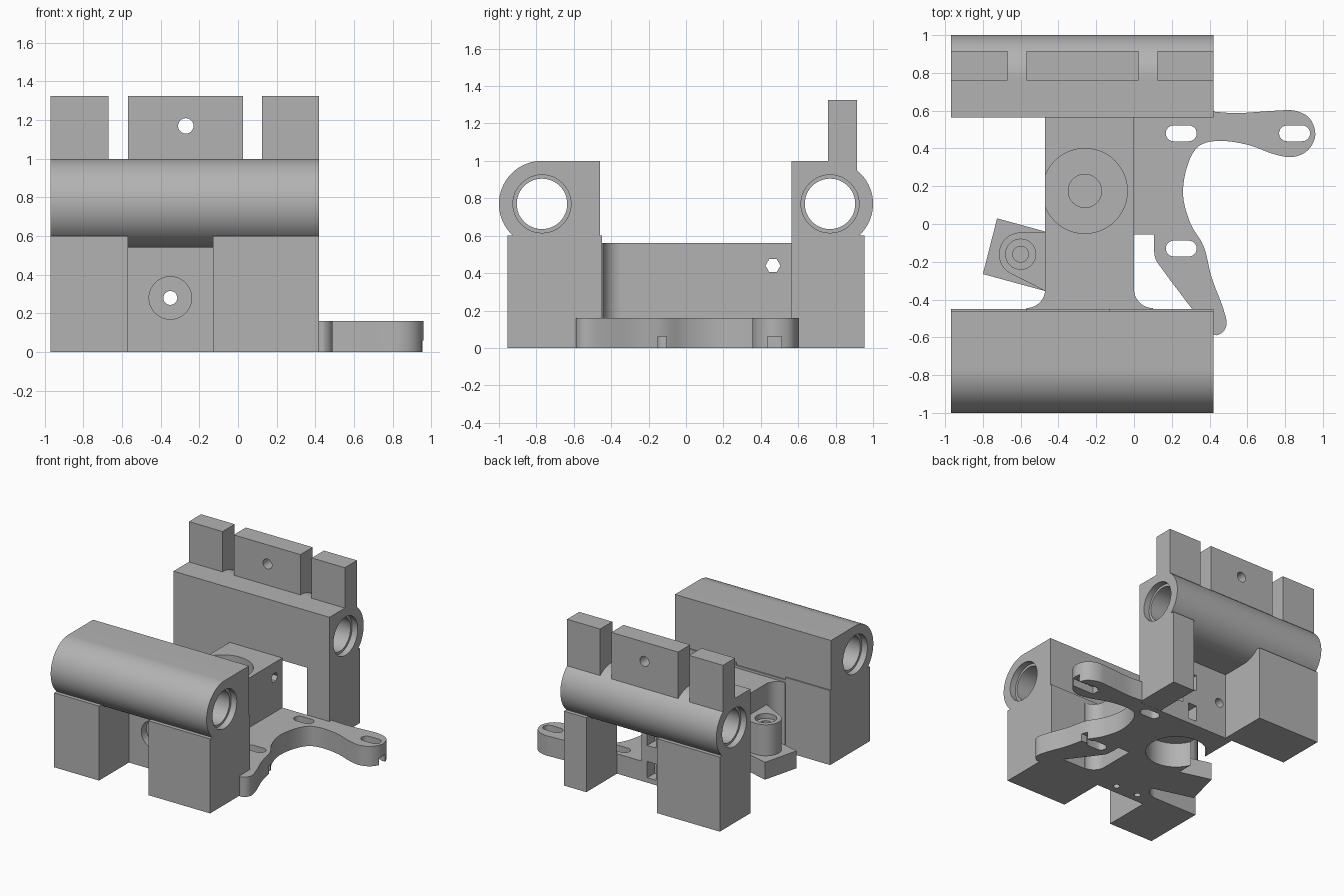
import bpy, bmesh, math
from mathutils import Vector

cube = bpy.data.objects.get("Cube")
if cube:
    bpy.data.objects.remove(cube, do_unlink=True)

grey = bpy.data.materials.new("plain_grey")
grey.use_nodes = True
COLOUR = (0.45, 0.45, 0.45, 1)
grey.diffuse_color = COLOUR
grey.node_tree.nodes["Principled BSDF"].inputs["Base Color"].default_value = COLOUR


def prism(name, pts, axis, lo, hi):
    """Extrude a 2D outline along an axis; outline is in the other two axes, in xyz order."""
    def place(p, h):
        a, b = p
        return {"x": (h, a, b), "y": (a, h, b), "z": (a, b, h)}[axis]
    bm = bmesh.new()
    low = [bm.verts.new(place(p, lo)) for p in pts]
    high = [bm.verts.new(place(p, hi)) for p in pts]
    bm.faces.new(low)
    bm.faces.new(high)
    for i in range(len(pts)):
        j = (i + 1) % len(pts)
        bm.faces.new((low[i], low[j], high[j], high[i]))
    bmesh.ops.recalc_face_normals(bm, faces=bm.faces)
    mesh = bpy.data.meshes.new(name)
    bm.to_mesh(mesh)
    bm.free()
    mesh.materials.append(grey)
    ob = bpy.data.objects.new(name, mesh)
    bpy.context.collection.objects.link(ob)
    return ob


def arc(cx, cy, r, start=0, end=360, n=48):
    count = n if end - start == 360 else n + 1
    angles = [math.radians(start + (end - start) * i / n) for i in range(count)]
    return [(cx + r * math.cos(a), cy + r * math.sin(a)) for a in angles]


def rect(a0, a1, b0, b1):
    return [(a0, b0), (a1, b0), (a1, b1), (a0, b1)]


def slot(cx, cy, half, r):
    return arc(cx + half, cy, r, -90, 90, 12) + arc(cx - half, cy, r, 90, 270, 12)


def spline(pts, steps=5):
    """Smooth open curve through the points."""
    p = [Vector(q) for q in [pts[0]] + pts + [pts[-1]]]
    out = []
    for a, b, c, d in zip(p, p[1:], p[2:], p[3:]):
        for i in range(steps):
            t = i / steps
            q = (b * 2 + (c - a) * t + (a * 2 - b * 5 + c * 4 - d) * t ** 2
                 + (b * 3 - a - c * 3 + d) * t ** 3) / 2
            out.append(tuple(q))
    return out + [pts[-1]]


def combine(ob, others, operation):
    for other in others:
        other.hide_render = True
        mod = ob.modifiers.new("combine", "BOOLEAN")
        mod.operation = operation
        mod.solver = "EXACT"
        mod.object = other
    graph = bpy.context.evaluated_depsgraph_get()
    mesh = bpy.data.meshes.new_from_object(ob.evaluated_get(graph))
    ob.modifiers.clear()
    ob.data = mesh
    for other in others:
        bpy.data.objects.remove(other, do_unlink=True)
    return ob


def cut(ob, *cutters):
    return combine(ob, cutters, "DIFFERENCE")


def join(ob, *others):
    return combine(ob, others, "UNION")


def cutter(pts, axis, lo, hi):
    return prism("cutter", pts, axis, lo, hi)


X0, X1 = -0.97, 0.42
TUBE_Z, TUBE_Y, TUBE_R = 0.77, 0.77, 0.23


def bores(y):
    """Rod bore with a shallow step at each end."""
    return [cutter(arc(y, TUBE_Z, 0.135), "x", X0 - 1, X1 + 1),
            cutter(arc(y, TUBE_Z, 0.155), "x", X0 - 1, X0 + 0.05),
            cutter(arc(y, TUBE_Z, 0.155), "x", X1 - 0.05, X1 + 1)]


def filament_hole():
    return cutter(arc(-0.35, 0.28, 0.036, n=24), "y", -1.5, 1.5)


# Front rod holder: round outside, square inside, two legs and a recessed web
front_profile = arc(-TUBE_Y, TUBE_Z, TUBE_R, 90, 270) + [(-0.46, 0.54), (-0.46, 1)]
front = prism("front_rod_holder", front_profile, "x", X0, X1)
join(front,
     prism("leg", rect(X0, -0.57, -0.955, -0.45), "z", 0, 0.6),
     prism("leg", rect(-0.13, X1, -0.955, -0.45), "z", 0, 0.6),
     prism("web", rect(-0.6, -0.1, -0.575, -0.45), "z", 0, 0.58))
cut(front, *bores(-TUBE_Y), filament_hole(),
    cutter(arc(-0.35, 0.28, 0.11), "y", -0.8, -0.51),
    *[cutter(arc(x, -0.5, 0.025, n=16), "z", -0.1, 0.15) for x in (-0.25, -0.45)])

# Rear rod holder with wide block, narrow leg and three upright tabs
rear_profile = [(0.565, 1), (0.565, 0.54)] + arc(TUBE_Y, TUBE_Z, TUBE_R, -90, 90)
rear = prism("rear_rod_holder", rear_profile, "x", X0, X1)
join(rear,
     prism("block", rect(X0, -0.41, 0.565, 0.955), "z", 0, 0.6),
     prism("leg", rect(0.22, X1, 0.565, 0.955), "z", 0, 0.6),
     *[prism("tab", rect(a, b, 0.76, 0.915), "z", 0.95, 1.325)
       for a, b in ((X0, -0.67), (-0.57, 0.025), (0.125, X1))])
cut(rear, *bores(TUBE_Y), filament_hole(),
    cutter(arc(-0.27, 1.17, 0.04, n=24), "y", 0.5, 1.2))

# Centre body, flared with fillets into the front holder
body_outline = ([(0, 0.565), (-0.47, 0.565)]
                + arc(-0.57, -0.345, 0.1, -90, 0, 12)[::-1]
                + [(-0.57, -0.45), (0.1, -0.45)]
                + arc(0.1, -0.345, 0.1, 180, 270, 12)[::-1])
body = prism("centre_body", body_outline, "z", 0, 0.56)
cut(body, filament_hole(),
    cutter(arc(-0.26, 0.175, 0.225), "z", 0.42, 1),
    cutter(arc(-0.26, 0.175, 0.088), "z", 0.34, 0.5),
    cutter(arc(-0.26, 0.175, 0.225), "z", -0.1, 0.2),
    cutter(arc(0.465, 0.44, 0.04, n=6), "x", -1, 0.5),
    *[cutter(rect(-0.13, -0.05, z, z + 0.13), "y", 0.47, 0.7) for z in (0.04, 0.3)])

# Flat mounting arm with two curved limbs
outer = spline([(0.3, -0.44), (0.41, -0.575), (0.46, -0.58), (0.49, -0.53),
                (0.47, -0.44), (0.41, -0.28), (0.37, -0.12), (0.3, 0),
                (0.26, 0.15), (0.28, 0.3), (0.34, 0.41), (0.45, 0.44),
                (0.6, 0.42), (0.74, 0.37), (0.84, 0.355), (0.92, 0.39),
                (0.96, 0.47), (0.93, 0.56), (0.85, 0.6), (0.75, 0.6),
                (0.55, 0.587), (X1, 0.595)])
inner = spline([(0.105, -0.055), (0.11, -0.17), (0.15, -0.24), (0.3, -0.44)])
arm = prism("mounting_arm", [(X1, 0.564), (0, 0.564), (0, -0.055)] + inner[:-1] + outer,
            "z", 0, 0.16)
cut(arm,
    *[cutter(slot(x, y, 0.04, 0.042), "z", -0.1, 0.3)
      for x, y in ((0.25, 0.48), (0.85, 0.48), (0.25, -0.13))],
    cutter(rect(0.76, 1.1, 0.435, 0.51), "z", -0.1, 0.06),
    cutter(rect(0.18, 0.5, -0.15, -0.105), "z", -0.1, 0.06))

# Side foot with a raised screw boss
foot = prism("side_foot", [(-0.725, 0.03), (-0.8, -0.265), (-0.47, -0.355), (-0.47, -0.04)],
             "z", 0, 0.14)
boss = arc(-0.6, -0.16, 0.115, 90, 240) + [(-0.47, -0.355), (-0.47, -0.045)]
join(foot, prism("boss", boss, "z", 0.1, 0.39))
cut(foot, cutter(arc(-0.6, -0.16, 0.08, n=32), "z", 0.35, 0.6),
    cutter(arc(-0.6, -0.16, 0.042, n=24), "z", 0.1, 0.6))

# Smooth round surfaces, keep edges crisp
bpy.ops.object.select_all(action="DESELECT")
for ob in (front, rear, body, arm, foot):
    ob.select_set(True)
    bpy.context.view_layer.objects.active = ob
bpy.ops.object.shade_smooth_by_angle(angle=math.radians(30))
